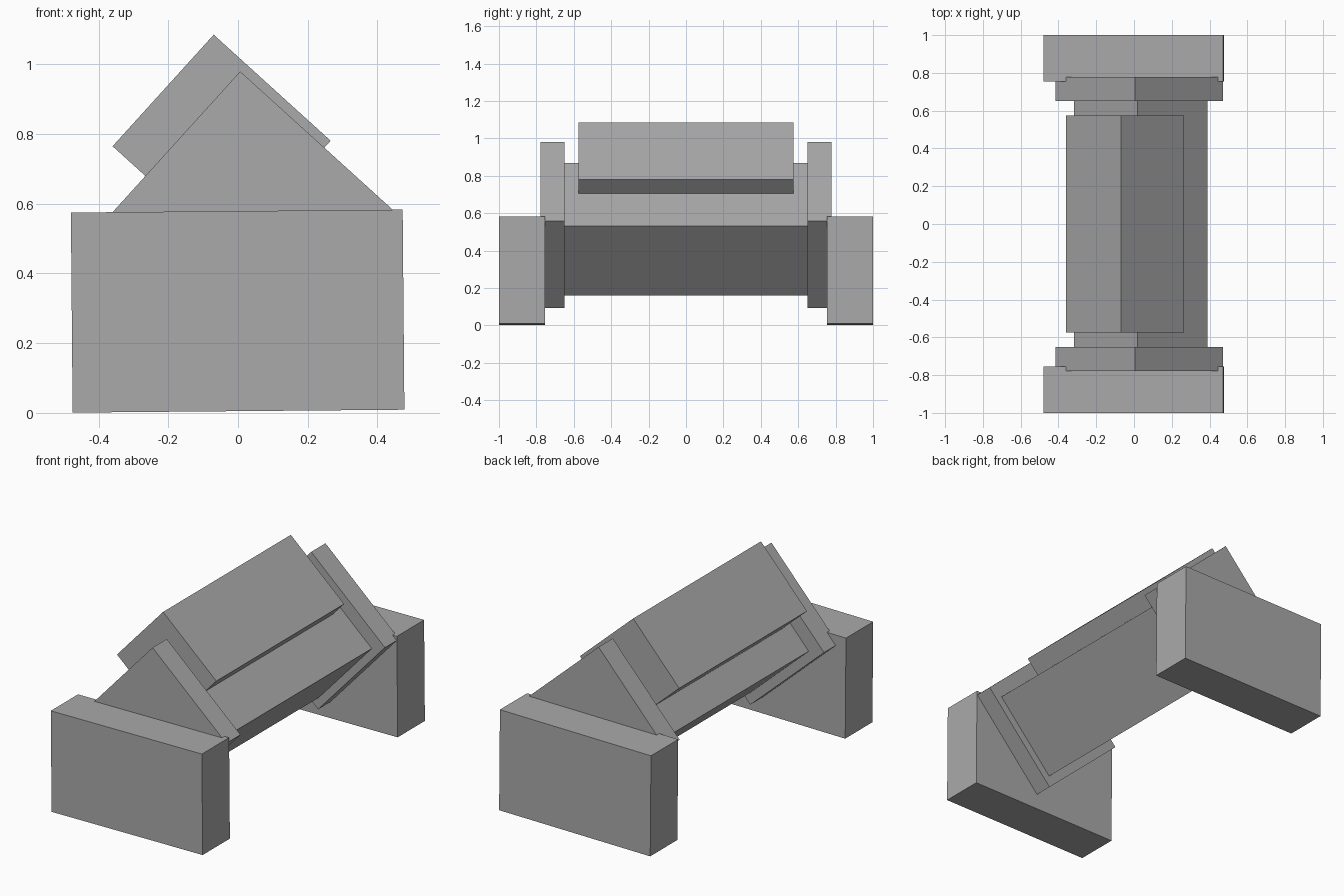
import bpy
import math

default = bpy.data.objects.get("Cube")
if default:
    bpy.data.objects.remove(default, do_unlink=True)

# Single plain grey
grey = bpy.data.materials.new("plain grey")
grey.use_nodes = True
colour = (0.4, 0.4, 0.4, 1)
grey.diffuse_color = colour
grey.node_tree.nodes["Principled BSDF"].inputs["Base Color"].default_value = colour


def box(name, centre, size, tilt):
    """Flat-faced box, tilted in degrees about the long (y) axis."""
    bpy.ops.mesh.primitive_cube_add(size=1, location=centre,
                                    rotation=(0, math.radians(tilt), 0))
    obj = bpy.context.object
    obj.name = name
    obj.scale = size
    bpy.ops.object.transform_apply(location=False, rotation=False, scale=True)
    obj.data.materials.append(grey)
    return obj


TILT = 42.2

# Square beam standing on its edge, with a thick cover on its upper side
box("beam", (0.035, 0, 0.514), (0.5, 1.32, 0.5), TILT)
box("cover", (-0.047, 0, 0.773), (0.453, 1.15, 0.432), TILT)

# Square collar and upright foot block at each end
for side, label in ((-1, "front"), (1, "back")):
    box(label + "_collar", (0.028, side * 0.714, 0.537), (0.627, 0.128, 0.627), TILT)
    box(label + "_foot", (-0.001, side * 0.8775, 0.292), (0.952, 0.245, 0.574), -0.5)
